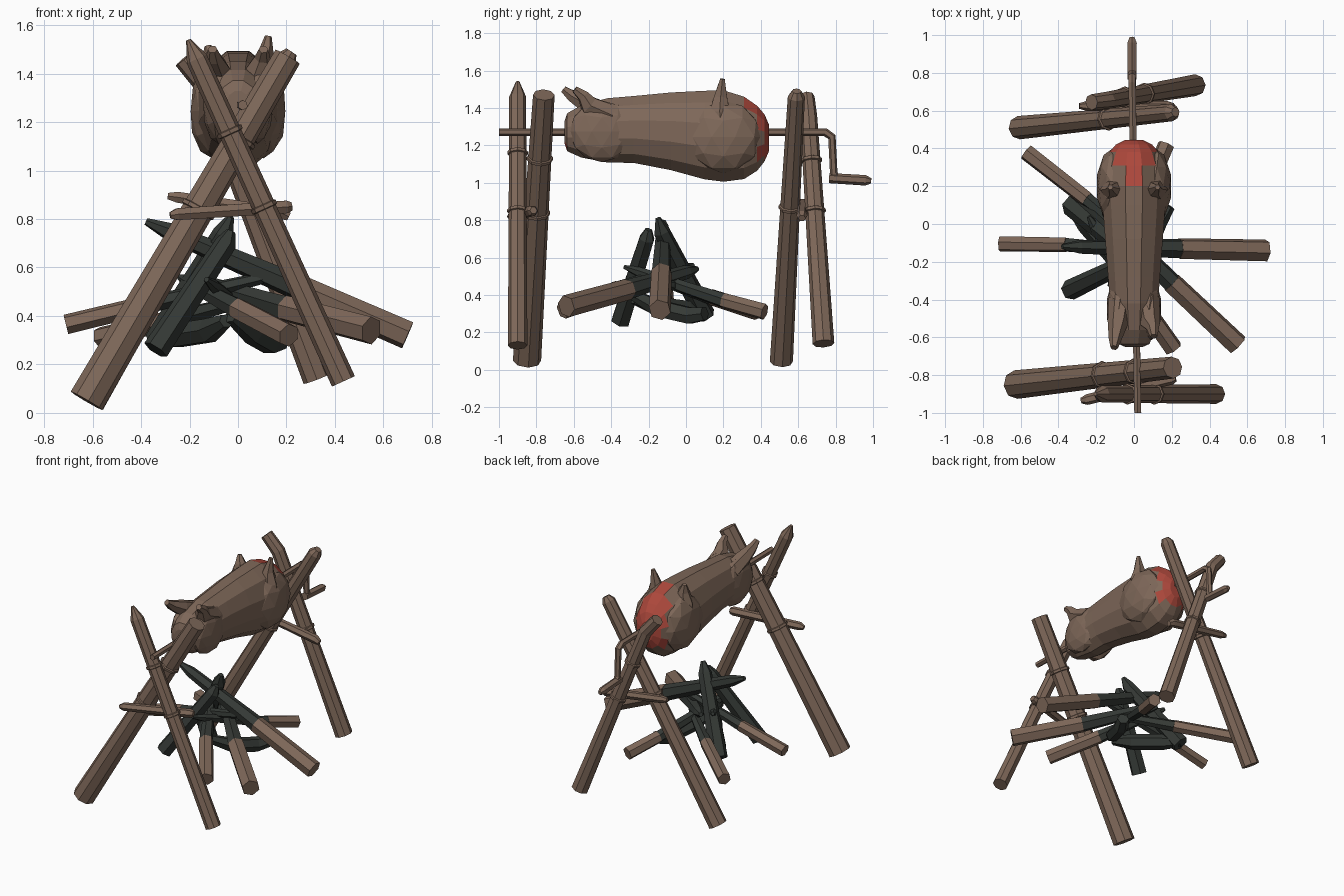
import bpy, bmesh, math
from mathutils import Vector, Matrix

if "Cube" in bpy.data.objects:
    bpy.data.objects.remove(bpy.data.objects["Cube"])


def material(name, rgb):
    m = bpy.data.materials.new(name)
    m.diffuse_color = (*rgb, 1)
    m.use_nodes = True
    m.node_tree.nodes["Principled BSDF"].inputs["Base Color"].default_value = m.diffuse_color
    return m


BROWN = material("brown wood and skin", (0.21, 0.138, 0.1))
CHAR = material("charred black", (0.035, 0.041, 0.036))
RED = material("raw red", (0.42, 0.065, 0.045))


def finish(name, bm, mats):
    bmesh.ops.recalc_face_normals(bm, faces=bm.faces)
    me = bpy.data.meshes.new(name)
    bm.to_mesh(me)
    bm.free()
    ob = bpy.data.objects.new(name, me)
    for m in mats:
        me.materials.append(m)
    bpy.context.collection.objects.link(ob)
    return ob


def skin_rings(bm, rings):
    for a, b in zip(rings, rings[1:]):
        n = len(a)
        for i in range(n):
            bm.faces.new((a[i], a[(i + 1) % n], b[(i + 1) % n], b[i]))
    bm.faces.new(rings[0])
    bm.faces.new(rings[-1])


def tube(name, path, radii, sides=8, mat=BROWN, turn=0.0):
    """Faceted stick along a path with a radius at each point."""
    pts = [Vector(p) for p in path]
    if not isinstance(radii, (list, tuple)):
        radii = [radii] * len(pts)
    bm = bmesh.new()
    rings, side, prev = [], None, None
    for i, p in enumerate(pts):
        ins = (p - pts[i - 1]).normalized() if i else None
        out = (pts[i + 1] - p).normalized() if i < len(pts) - 1 else None
        d = ((ins or out) + (out or ins)).normalized()
        if side is None:
            ref = Vector((0, 0, 1)) if abs(d.z) < 0.9 else Vector((0, 1, 0))
            side = d.cross(ref).normalized()
        else:
            side = prev.rotation_difference(d) @ side
        prev = d
        up = d.cross(side)
        rings.append([bm.verts.new(p + radii[i] * (math.cos(a) * side + math.sin(a) * up))
                      for a in (turn + math.tau * k / sides for k in range(sides))])
    skin_rings(bm, rings)
    return finish(name, bm, [mat])


def collar(name, a, b, z, r):
    """Rope lashing round the stick a-b at height z."""
    a, b = Vector(a), Vector(b)
    p = a.lerp(b, (z - a.z) / (b.z - a.z))
    d = (b - a).normalized() * 0.016
    tube(name, [p - d, p - d * .5, p + d * .5, p + d], [r - .01, r + .008, r + .008, r - .01])


# crossed support posts
A = ((-.625, -.85, .05), (.205, -.76, 1.47))
B = ((.435, -.9, .13), (-.17, -.9, 1.46))
C = ((-.61, .51, .045), (.20, .59, 1.46))
D = ((.325, .735, .14), (-.14, .655, 1.36))
tube("front_left_post", A, [.076, .058])
tube("front_right_post", [*B, (-.205, -.9, 1.54)], [.052, .045, .01])
tube("back_left_post", [*C, (.22, .592, 1.49)], [.062, .046, .025])
tube("back_right_post", [*D, (-.225, .645, 1.46)], [.058, .046, .042])
for nm, p, z, r in (("front_left_low", A, .84, .066), ("front_right_low", B, .85, .048),
                    ("front_right_high", B, 1.16, .047), ("front_left_high", A, 1.13, .063),
                    ("back_left_low", C, .87, .054), ("back_right_low", D, .85, .051),
                    ("back_right_high", D, 1.12, .049)):
    collar(nm + "_rope", *p, z, r)

# cross braces
tube("front_brace", [(-.28, -.935, .815), (-.25, -.93, .82), (.2, -.82, .85), (.22, -.815, .852)],
     [.015, .028, .03, .02], 6)
tube("back_brace", [(-.29, .625, .895), (-.25, .625, .89), (.18, .62, .825), (.21, .62, .81)],
     [.015, .026, .03, .02], 6)

# spit rod with crank handle
tube("spit_rod", [(.02, -1, 1.27), (-.01, .745, 1.27), (-.01, .78, 1.245),
                  (-.01, .79, 1.05), (-.01, .81, 1.02)], [.021, .022, .022, .021, .018], 6, turn=.5)
tube("crank_handle", [(-.01, .765, 1.025), (-.01, .96, 1.013), (-.01, .99, 1.01)],
     [.027, .028, .014], 6, turn=.5)

# carcass body: y, centre z, half width, half height
sections = [(-.65, 1.27, .05, .06), (-.635, 1.27, .085, .105), (-.56, 1.275, .115, .145),
            (-.42, 1.28, .132, .178), (-.28, 1.285, .142, .185), (-.08, 1.275, .158, .215),
            (.1, 1.255, .172, .245), (.2, 1.25, .176, .253), (.31, 1.24, .162, .228),
            (.38, 1.238, .135, .18), (.42, 1.24, .1, .13), (.445, 1.24, .05, .07)]
bm = bmesh.new()
skin_rings(bm, [[bm.verts.new((w * math.cos(a), y, z + h * math.sin(a)))
                 for a in (math.tau * (k + .5) / 12 for k in range(12))]
                for y, z, w, h in sections])
for f in bm.faces:
    c = f.calc_center_median()
    rear = c.y > .33 and abs(c.x) < .105 and c.z > 1.12
    top = c.y > .22 and abs(c.x) < .06 and c.z > 1.3
    if rear or top or (c.y < -.63 and c.z < 1.25 and abs(c.x) < .04):
        f.material_index = 1
finish("carcass_body", bm, [BROWN, RED])

# thighs, shoulders and trimmed legs on both sides
for s, side in ((-1, "left"), (1, "right")):
    for nm, pos, size in (("thigh", (.105 * s, .2, 1.245), (.095, .205, .195)),
                          ("shoulder", (.08 * s, -.45, 1.275), (.066, .175, .165))):
        bm = bmesh.new()
        bmesh.ops.create_icosphere(bm, subdivisions=2, radius=1,
                                   matrix=Matrix.Translation(pos) @ Matrix.Diagonal((*size, 1)))
        finish(f"{side}_{nm}", bm, [BROWN])
    e = 0 if s < 0 else .06
    tube(f"{side}_front_leg", [(.07 * s, -.4, 1.36), (.085 * s, -.52, 1.415),
                               (.1 * s, -.61 + e, 1.465), (.105 * s, -.655 + e, 1.5)],
         [.065, .055, .034, .02], 6)
    tube(f"{side}_hind_leg", [(.115 * s, .19, 1.28), (.115 * s, .18, 1.38),
                              (.11 * s, .185, 1.46), (.125 * s, .195, 1.515 + (s > 0) * .04)],
         [.075, .062, .04, .014], 6)

# half burnt logs: outer end, char border, inner tip, radius
logs = [((.70, -.14, .32), (.24, -.13, .52), (-.38, -.12, .79), .06),
        ((-.71, -.105, .365), (-.36, -.11, .45), (.16, -.15, .57), .042),
        ((-.57, .38, .31), (-.25, .13, .39), (.05, -.12, .47), .045),
        ((.55, -.64, .34), (.2, -.31, .43), (-.16, .06, .54), .06),
        ((.21, -.66, .32), (.0, -.36, .43), (-.24, .04, .56), .05),
        ((.17, .42, .31), (.08, .2, .37), (-.13, -.33, .55), .045)]
for i, (a, b, c, r) in enumerate(logs):
    tube(f"log_{i + 1}_wood", [a, b], [r, r * .95], 6, turn=.3)
    m = Vector(b).lerp(Vector(c), .85)
    tube(f"log_{i + 1}_char", [b, m, c], [r * .9, r * .62, r * .25], 6, CHAR, .3)

# fully charred logs
for i, (p, r) in enumerate([
        ([(-.34, -.35, .26), (-.05, -.21, .7), (-.03, -.2, .75)], [.055, .045, .02]),
        ([(-.33, .1, .29), (-.06, -.13, .74), (-.03, -.15, .81)], [.06, .045, .015]),
        ([(-.33, .1, .31), (-.25, 0, .32), (-.12, -.15, .34), (-.05, -.28, .38)],
         [.035, .055, .055, .03]),
        ([(.18, .1, .3), (.13, .02, .29), (.06, -.15, .33), (-.03, -.28, .4)],
         [.04, .05, .05, .03])]):
    tube(f"charred_log_{i + 1}", p, r, 6, CHAR)
